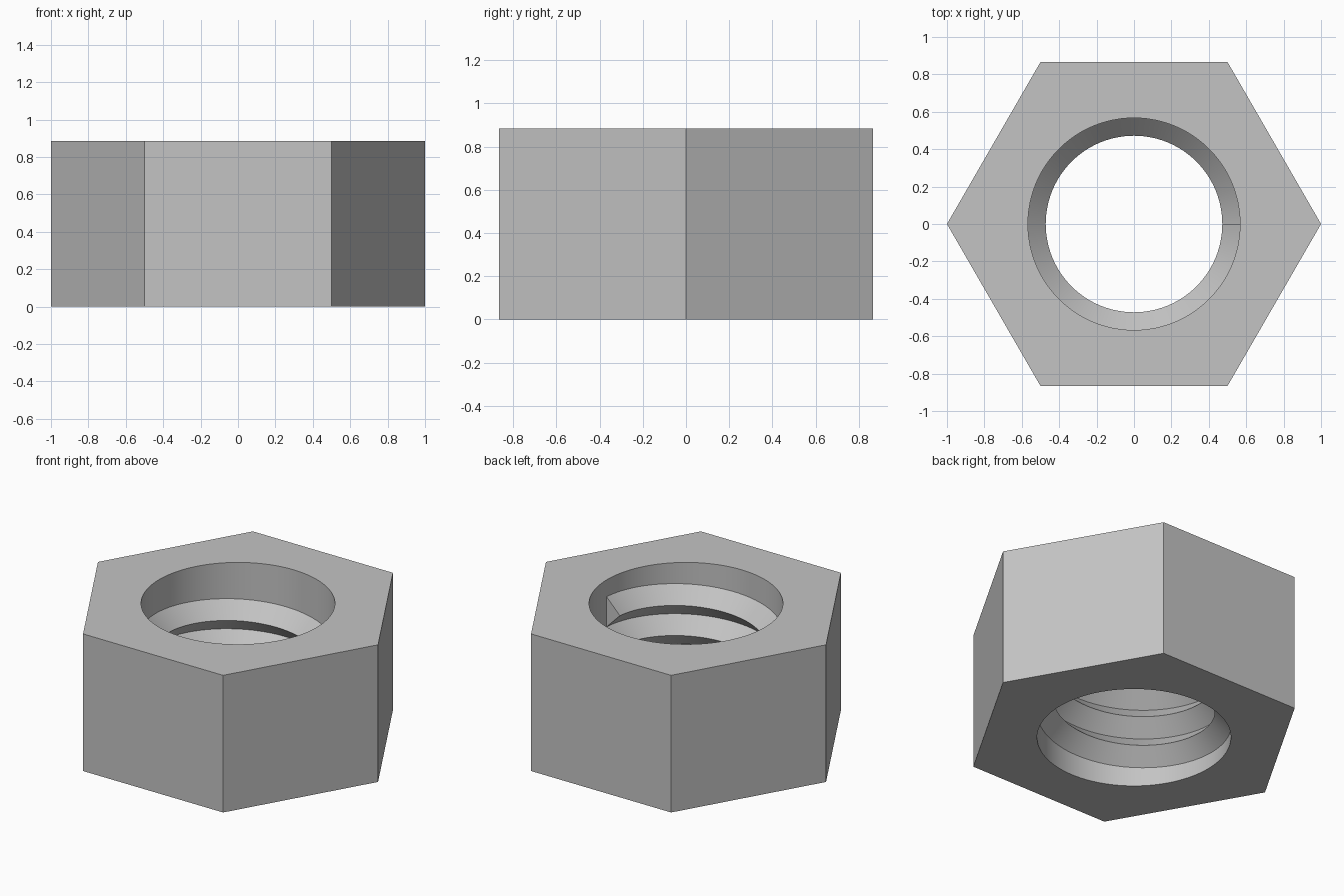
import bpy, bmesh
from math import pi, sin, cos, radians

cube = bpy.data.objects.get("Cube")
if cube:
    bpy.data.objects.remove(cube, do_unlink=True)

HEIGHT = 0.885
BORE = 0.567      # radius of the bore and thread root
CREST = 0.472     # radius of the thread crest
PITCH = 0.194
TURNS = 3
SEGMENTS = 96

steel = bpy.data.materials.new("grey steel")
steel.use_nodes = True
grey = (0.55, 0.55, 0.55, 1)
steel.diffuse_color = grey
steel.node_tree.nodes["Principled BSDF"].inputs["Base Color"].default_value = grey


def section(i):
    """Closed (radius, z) section of the nut at step i around the axis."""
    angle = 2 * pi * i / SEGMENTS
    flat = cos(pi / 6) / cos(angle % (pi / 3) - pi / 6)
    start = PITCH * i / SEGMENTS
    points = [(flat, HEIGHT), (flat, 0), (BORE, 0), (BORE, start)]
    for turn in range(TURNS):
        z = start + turn * PITCH
        points += [(CREST, z + PITCH / 2), (BORE, z + PITCH)]
    points.append((BORE, HEIGHT))
    return [(r * cos(angle), r * sin(angle), z) for r, z in points]


# Sweep the section once around; the rising thread links turn to turn
bm = bmesh.new()
columns = [[bm.verts.new(p) for p in section(i)] for i in range(SEGMENTS + 1)]
for a, b in zip(columns, columns[1:]):
    for j in range(len(a)):
        k = (j + 1) % len(a)
        bm.faces.new((a[j], a[k], b[k], b[j]))

# Triangular caps at both ends of the thread
bm.faces.new(columns[0][3:6])
bm.faces.new(columns[-1][-4:-1])
bmesh.ops.remove_doubles(bm, verts=bm.verts, dist=0.0005)
bmesh.ops.dissolve_degenerate(bm, edges=bm.edges, dist=0.0001)
bmesh.ops.recalc_face_normals(bm, faces=bm.faces)

mesh = bpy.data.meshes.new("threaded_hex_nut")
bm.to_mesh(mesh)
bm.free()
mesh.materials.append(steel)
nut = bpy.data.objects.new("threaded_hex_nut", mesh)
bpy.context.collection.objects.link(nut)

# Smooth bore and flanks, crisp edges
bpy.ops.object.select_all(action="DESELECT")
nut.select_set(True)
bpy.context.view_layer.objects.active = nut
bpy.ops.object.shade_smooth_by_angle(angle=radians(30))
